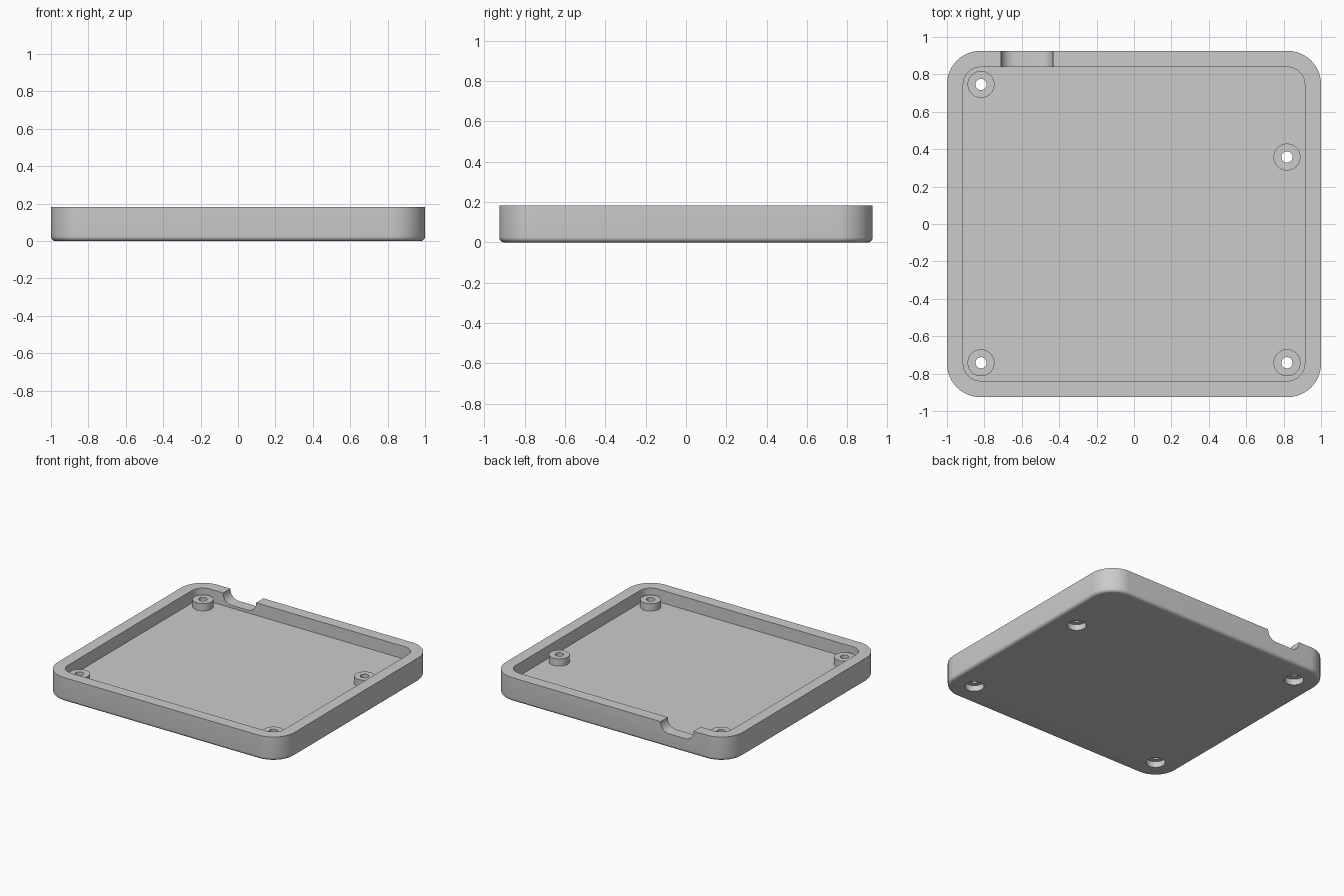
import bpy, bmesh, math

cube = bpy.data.objects.get("Cube")
if cube:
    bpy.data.objects.remove(cube, do_unlink=True)

HALF_X, HALF_Y, HEIGHT = 1.0, 0.926, 0.183
CORNER, WALL, FLOOR, EDGE = 0.18, 0.087, 0.087, 0.025
POST_TOP = 0.143
POSTS = [(-0.818, 0.746), (-0.818, -0.742), (0.818, -0.742), (0.818, 0.358)]

grey = bpy.data.materials.new("light_grey")
grey.use_nodes = True
grey.diffuse_color = (0.6, 0.6, 0.6, 1)
grey.node_tree.nodes["Principled BSDF"].inputs["Base Color"].default_value = (0.6, 0.6, 0.6, 1)


def loft(name, rings):
    """Skin a stack of matching closed rings and cap both ends."""
    bm = bmesh.new()
    loops = [[bm.verts.new(p) for p in ring] for ring in rings]
    n = len(loops[0])
    for a, b in zip(loops, loops[1:]):
        for i in range(n):
            j = (i + 1) % n
            bm.faces.new((a[i], a[j], b[j], b[i]))
    bm.faces.new(loops[0])
    bm.faces.new(loops[-1])
    bmesh.ops.recalc_face_normals(bm, faces=bm.faces)
    mesh = bpy.data.meshes.new(name)
    bm.to_mesh(mesh)
    bm.free()
    mesh.materials.append(grey)
    obj = bpy.data.objects.new(name, mesh)
    bpy.context.collection.objects.link(obj)
    return obj


def rounded_outline(hx, hy, r, steps=14):
    pts = []
    for k, (sx, sy) in enumerate([(1, 1), (-1, 1), (-1, -1), (1, -1)]):
        for s in range(steps + 1):
            a = math.pi / 2 * (k + s / steps)
            pts.append((sx * (hx - r) + r * math.cos(a), sy * (hy - r) + r * math.sin(a)))
    return pts


def tray_ring(inset, z):
    return [(x, y, z) for x, y in rounded_outline(HALF_X - inset, HALF_Y - inset, CORNER - inset)]


def cylinder(name, x, y, r, z0, z1, sides=48):
    circle = [(x + r * math.cos(2 * math.pi * i / sides),
               y + r * math.sin(2 * math.pi * i / sides)) for i in range(sides)]
    return loft(name, [[(px, py, z) for px, py in circle] for z in (z0, z1)])


def combine(target, tool, operation):
    tool.hide_render = True
    mod = target.modifiers.new(operation.lower(), 'BOOLEAN')
    mod.operation, mod.solver, mod.object = operation, 'EXACT', tool
    bpy.context.view_layer.objects.active = target
    bpy.ops.object.modifier_apply(modifier=mod.name)
    bpy.data.objects.remove(tool, do_unlink=True)


# Tray shell: rounded lower edge, outer wall, rim, inner wall, floor
rings = []
for i in range(7):
    a = math.pi / 2 * i / 6
    rings.append(tray_ring(EDGE * (1 - math.sin(a)), EDGE * (1 - math.cos(a))))
rings += [tray_ring(0, HEIGHT), tray_ring(WALL, HEIGHT), tray_ring(WALL, FLOOR)]
tray = loft("tray", rings)

# Round-bottomed cable notch in the back wall
notch_x, notch_half, notch_depth = -0.573, 0.139, 0.075
profile = [(notch_x + x, HEIGHT - notch_depth + 0.2 + z)
           for x, z in rounded_outline(notch_half, 0.2, 0.07)]
notch = loft("notch_cutter", [[(x, y, z) for x, z in profile] for y in (HALF_Y - WALL - 0.04, HALF_Y + 0.1)])
combine(tray, notch, 'DIFFERENCE')

# Screw posts with through holes and wide recesses underneath
for x, y in POSTS:
    combine(tray, cylinder("post", x, y, 0.072, FLOOR - 0.02, POST_TOP), 'UNION')
    combine(tray, cylinder("screw_hole", x, y, 0.03, -0.1, 0.3), 'DIFFERENCE')
    combine(tray, cylinder("screw_recess", x, y, 0.066, -0.1, 0.045), 'DIFFERENCE')

# Smooth curved walls, crisp edges
bpy.ops.object.select_all(action='DESELECT')
tray.select_set(True)
bpy.context.view_layer.objects.active = tray
bpy.ops.object.shade_smooth_by_angle(angle=math.radians(30))
